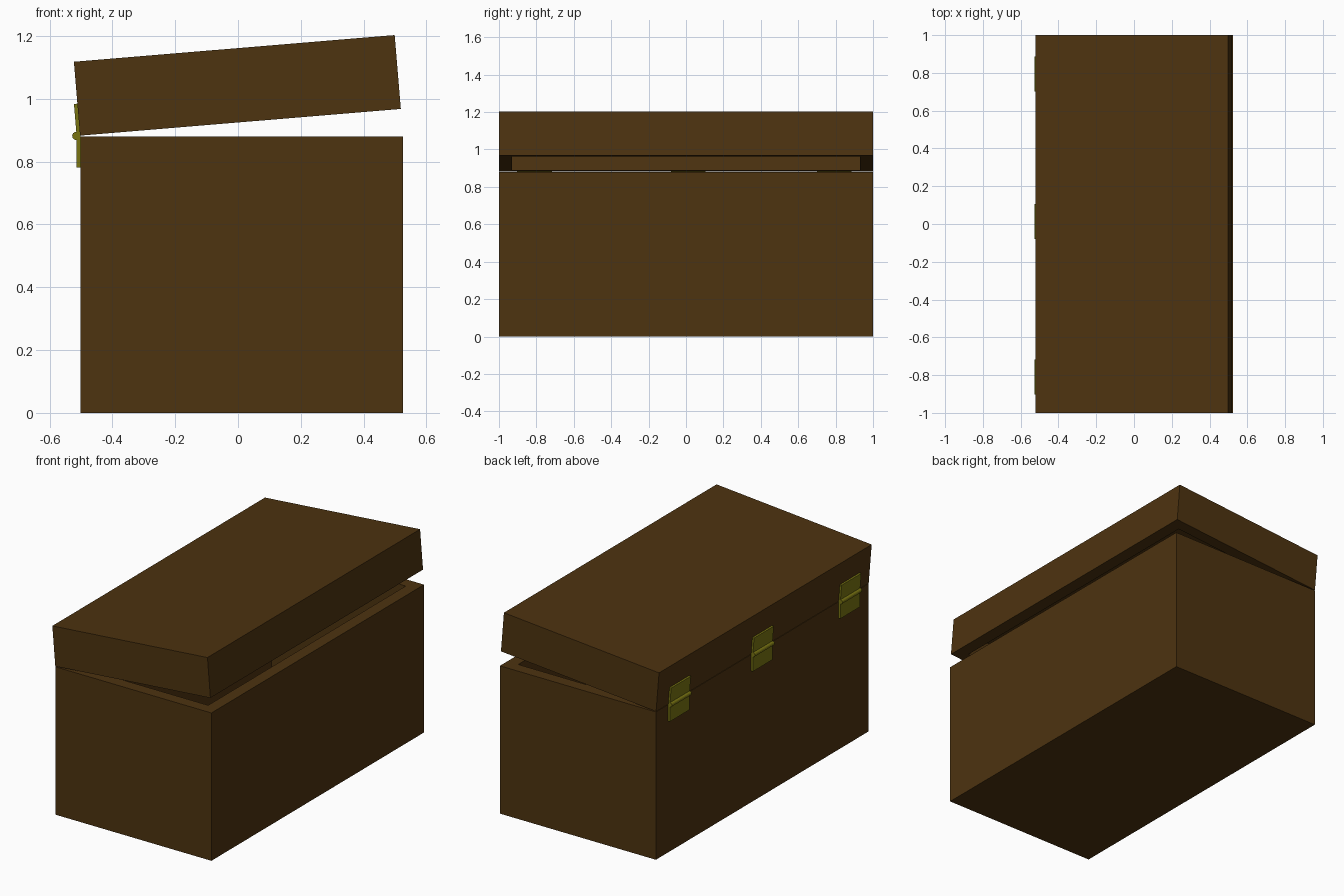
import bpy, bmesh, math
from mathutils import Matrix, Vector

if "Cube" in bpy.data.objects:
    bpy.data.objects.remove(bpy.data.objects["Cube"])

PIVOT = Vector((-0.503, 0, 0.883))   # hinge line
OPEN = math.radians(-4.75)           # lid opening angle
WALL = 0.1


def material(name, rgb):
    m = bpy.data.materials.new(name)
    m.diffuse_color = (*rgb, 1)
    m.use_nodes = True
    m.node_tree.nodes["Principled BSDF"].inputs["Base Color"].default_value = m.diffuse_color
    return m


wood = material("dark_wood", (0.075, 0.033, 0.005))
brass = material("brass", (0.19, 0.175, 0.006))


def add_box(bm, lo, hi):
    lo, hi = Vector(lo), Vector(hi)
    size = hi - lo
    mat = Matrix.Translation((lo + hi) / 2) @ Matrix.Diagonal((*size, 1))
    return bmesh.ops.create_cube(bm, size=1, matrix=mat)["verts"]


def finish(bm, name, mat):
    bmesh.ops.recalc_face_normals(bm, faces=bm.faces)
    me = bpy.data.meshes.new(name)
    bm.to_mesh(me)
    bm.free()
    me.materials.append(mat)
    ob = bpy.data.objects.new(name, me)
    bpy.context.collection.objects.link(ob)
    return ob


def hollow_box(name, lo, hi, open_dir, depth):
    """Box with one face inset by the wall thickness and sunk inwards."""
    bm = bmesh.new()
    add_box(bm, lo, hi)
    bm.normal_update()
    face = max(bm.faces, key=lambda f: f.normal.z * open_dir)
    bmesh.ops.inset_region(bm, faces=[face], thickness=WALL)
    new = bmesh.ops.extrude_face_region(bm, geom=[face])["geom"]
    verts = [g for g in new if isinstance(g, bmesh.types.BMVert)]
    bmesh.ops.translate(bm, verts=verts, vec=(0, 0, -open_dir * depth))
    if face.is_valid:
        bmesh.ops.delete(bm, geom=[face], context='FACES_ONLY')
    return finish(bm, name, wood)


# chest body, open at the top
hollow_box("chest_body", (-0.502, -1, 0), (0.525, 1, 0.88), 1, 0.78)

# lid, open underneath, built around the hinge line and swung up
lid = hollow_box("chest_lid", (0, -1, 0), (1.025, 1, 0.236), -1, 0.136)
lid.location = PIVOT
lid.rotation_euler.y = OPEN

# three hinges: lower leaf, tilted upper leaf and barrel
swing = Matrix.Translation(PIVOT) @ Matrix.Rotation(OPEN, 4, 'Y')
for i, y in enumerate((-0.81, 0.013, 0.793)):
    bm = bmesh.new()
    a, b = y - 0.0925, y + 0.0925
    add_box(bm, (-0.514, a, 0.782), (-0.5, b, 0.88))
    leaf = add_box(bm, (-0.011, a, 0), (0.002, b, 0.102))
    bmesh.ops.transform(bm, matrix=swing, verts=leaf)
    bmesh.ops.create_cone(
        bm, cap_ends=True, segments=16, radius1=0.013, radius2=0.013, depth=0.185,
        matrix=Matrix.Translation((-0.515, y, 0.882)) @ Matrix.Rotation(math.pi / 2, 4, 'X'))
    finish(bm, f"hinge_{i + 1}", brass)
